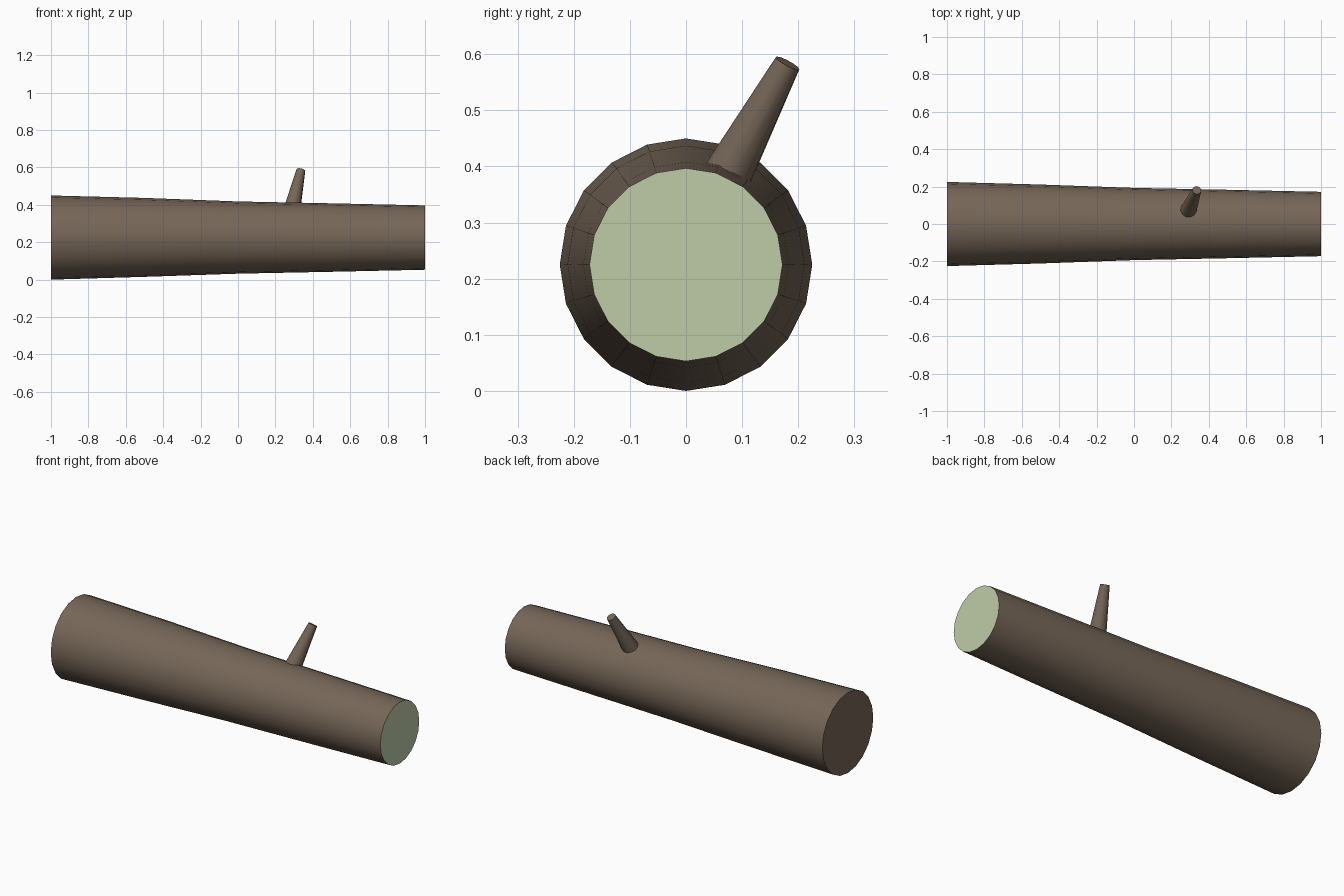
import bpy, bmesh, math
from mathutils import Vector

if "Cube" in bpy.data.objects:
    bpy.data.objects.remove(bpy.data.objects["Cube"])


def material(name, rgb):
    m = bpy.data.materials.new(name)
    m.diffuse_color = (*rgb, 1)
    m.use_nodes = True
    m.node_tree.nodes["Principled BSDF"].inputs["Base Color"].default_value = m.diffuse_color
    return m


bark = material("bark brown", (0.18, 0.133, 0.096))
cut_wood = material("pale green wood", (0.52, 0.60, 0.39))


def tapered_tube(name, rings, sides, up, mats):
    """Loft circles given as (centre, radius), all square to the tube's axis."""
    bm = bmesh.new()
    axis = (Vector(rings[-1][0]) - Vector(rings[0][0])).normalized()
    u = Vector(up)
    u = (u - axis * u.dot(axis)).normalized()
    v = axis.cross(u)
    loops = []
    for centre, r in rings:
        loops.append([bm.verts.new(Vector(centre) + r * (u * math.cos(a) + v * math.sin(a)))
                      for a in (2 * math.pi * i / sides for i in range(sides))])
    for a, b in zip(loops, loops[1:]):
        for i in range(sides):
            j = (i + 1) % sides
            bm.faces.new((a[i], a[j], b[j], b[i]))
    bm.faces.new(loops[0][::-1])
    end = bm.faces.new(loops[-1])
    end.material_index = len(mats) - 1
    bmesh.ops.recalc_face_normals(bm, faces=bm.faces)
    mesh = bpy.data.meshes.new(name)
    bm.to_mesh(mesh)
    bm.free()
    for m in mats:
        mesh.materials.append(m)
    ob = bpy.data.objects.new(name, mesh)
    bpy.context.collection.objects.link(ob)
    bpy.ops.object.select_all(action='DESELECT')
    ob.select_set(True)
    bpy.context.view_layer.objects.active = ob
    bpy.ops.object.shade_smooth_by_angle(angle=math.radians(35))
    return ob


# Log trunk: gently tapering, freshly cut at the thin end
trunk = [((-1, 0, 0.225), 0.225), ((-0.5, 0, 0.226), 0.211), ((0, 0, 0.225), 0.193),
         ((0.5, 0, 0.225), 0.183), ((1, 0, 0.225), 0.172)]
tapered_tube("log_trunk", trunk, 20, (0, 0, 1), [bark, cut_wood])

# Branch stub: leans backwards, its root sunk into the trunk
base, tip = Vector((0.293, 0.078, 0.393)), Vector((0.336, 0.181, 0.584))
root = base.lerp(tip, -0.2)
tapered_tube("branch_stub", [(root, 0.047), (tip, 0.024)], 12, (0, 0, 1), [bark])
